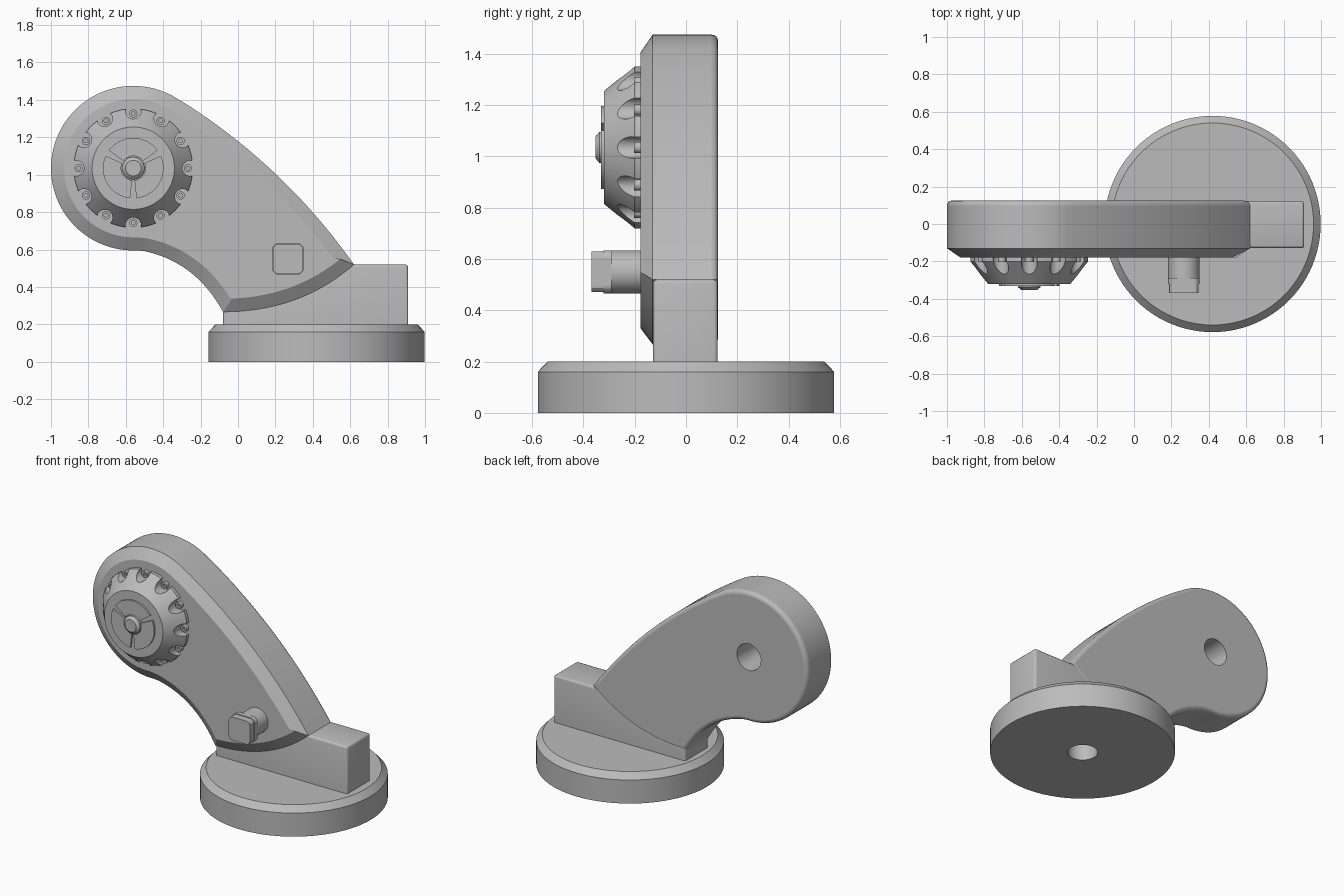
import bpy, bmesh
from math import sin, cos, pi, radians
from mathutils import Matrix, Vector

cube = bpy.data.objects.get("Cube")
if cube:
    bpy.data.objects.remove(cube, do_unlink=True)

grey = bpy.data.materials.new("plain grey")
grey.use_nodes = True
colour = (0.5, 0.5, 0.5, 1)
grey.diffuse_color = colour
grey.node_tree.nodes["Principled BSDF"].inputs["Base Color"].default_value = colour

# Local +z becomes the model's forward -y
FORWARD = Matrix.Rotation(radians(90), 4, "X")
PIVOT = Vector((-0.56, 0, 1.035))
FRONT = -0.178   # front face of the arm
BACK = 0.125     # back face of the arm


def finish(name, bm, smooth=True):
    bmesh.ops.recalc_face_normals(bm, faces=bm.faces)
    mesh = bpy.data.meshes.new(name)
    bm.to_mesh(mesh)
    bm.free()
    mesh.materials.append(grey)
    obj = bpy.data.objects.new(name, mesh)
    bpy.context.collection.objects.link(obj)
    if smooth:
        shade(obj)
    return obj


def activate(obj):
    bpy.ops.object.select_all(action="DESELECT")
    obj.select_set(True)
    bpy.context.view_layer.objects.active = obj


def shade(obj):
    activate(obj)
    bpy.ops.object.shade_smooth_by_angle(angle=radians(30))


def lathe(name, profile, matrix, segments=64):
    """Revolve (radius, height) pairs around local z and cap both ends."""
    bm = bmesh.new()
    rings = [[bm.verts.new((r * cos(2 * pi * i / segments), r * sin(2 * pi * i / segments), h))
              for i in range(segments)] for r, h in profile]
    for low, high in zip(rings, rings[1:]):
        for i in range(segments):
            j = (i + 1) % segments
            bm.faces.new((low[i], low[j], high[j], high[i]))
    bm.faces.new(rings[0])
    bm.faces.new(rings[-1])
    bm.transform(matrix)
    return finish(name, bm)


def prism(name, points, start, end):
    """Extrude an (x, z) outline between two y positions."""
    bm = bmesh.new()
    rings = [[bm.verts.new((x, y, z)) for x, z in points] for y in (start, end)]
    bm.faces.new(rings[0])
    bm.faces.new(rings[1])
    for i in range(len(points)):
        j = (i + 1) % len(points)
        bm.faces.new((rings[0][i], rings[0][j], rings[1][j], rings[1][i]))
    return finish(name, bm)


def cut(obj, cutter):
    mod = obj.modifiers.new("cut", "BOOLEAN")
    mod.operation = "DIFFERENCE"
    mod.solver = "EXACT"
    mod.object = cutter
    activate(obj)
    bpy.ops.object.modifier_apply(modifier=mod.name)
    bpy.data.objects.remove(cutter, do_unlink=True)
    shade(obj)


def curve(a, mid, b, steps=20):
    """Smooth arc from a through mid, stopping just short of b."""
    a, mid, b = Vector(a), Vector(mid), Vector(b)
    handle = 2 * mid - (a + b) / 2
    ts = [i / steps for i in range(steps)]
    return [tuple(a * (1 - t) ** 2 + handle * 2 * t * (1 - t) + b * t * t) for t in ts]


def studs(name, radius, reach, low, high):
    """Twelve cylinders around the knob axis."""
    bm = bmesh.new()
    for i in range(12):
        place = (Matrix.Translation(PIVOT) @ FORWARD @ Matrix.Rotation(i * pi / 6, 4, "Z")
                 @ Matrix.Translation((reach, 0, (low + high) / 2)))
        bmesh.ops.create_cone(bm, cap_ends=True, segments=20, radius1=radius,
                              radius2=radius, depth=high - low, matrix=place)
    return finish(name, bm)


# Round base with chamfered rim and a centre hole underneath
base_place = Matrix.Translation((0.42, 0, 0))
base = lathe("base", [(0.578, 0), (0.578, 0.16), (0.54, 0.2)], base_place, 96)
cut(base, lathe("base_hole", [(0.094, -0.1), (0.094, 0.17)], base_place, 40))

# Mounting block with softened top and upright edges
bm = bmesh.new()
bmesh.ops.create_cube(bm, size=1, matrix=Matrix.Translation((0.415, -0.003, 0.357))
                      @ Matrix.Diagonal((0.99, 0.252, 0.325, 1)))
edges = [e for e in bm.edges if max(v.co.z for v in e.verts) > 0.5]
bmesh.ops.bevel(bm, geom=edges, offset=0.015, segments=3, profile=0.5, affect="EDGES")
finish("mounting_block", bm)

# Arm outline: upper sweep, round head, hollow underside, curved foot
tip, heel, neck = (0.62, 0.52), (-0.08, 0.267), (-0.53, 0.597)
outline = curve(tip, (0.195, 1.01), (-0.32, 1.405))
for i in range(49):
    a = radians(57 + i * (273 - 57) / 48)
    outline.append((PIVOT.x + 0.44 * cos(a), PIVOT.z + 0.44 * sin(a)))
outline += curve(neck, (-0.27, 0.49), heel)[1:] + curve(heel, (0.3, 0.33), tip)

arm = prism("arm", outline, -0.13, BACK)
bm = bmesh.new()
bm.from_mesh(arm.data)
bm.normal_update()
front = min(bm.faces, key=lambda f: f.calc_center_median().y)
bmesh.ops.inset_region(bm, faces=[front], thickness=0.07, use_even_offset=True)
for v in front.verts:
    v.co.y = FRONT
back = max(bm.faces, key=lambda f: f.calc_center_median().y)
bmesh.ops.bevel(bm, geom=list(back.edges), offset=0.025, segments=4, profile=0.5, affect="EDGES")
bm.to_mesh(arm.data)
bm.free()
pivot_place = Matrix.Translation(PIVOT) @ FORWARD
cut(arm, lathe("pivot_hole", [(0.09, -0.3), (0.09, 0.1)], pivot_place, 40))

# Tapered knob with twelve scallops, each holding a small hollow pin
knob = lathe("knob", [(0.318, 0.17), (0.318, 0.2), (0.22, 0.32)], pivot_place, 96)
cut(knob, studs("scallops", 0.042, 0.305, 0.1, 0.4))
pins = studs("scallop_pins", 0.022, 0.292, 0.16, 0.203)
cut(pins, studs("pin_holes", 0.01, 0.292, 0.19, 0.25))

# Three raised sectors on the knob face
for n in range(3):
    span = [radians(n * 120 + 36 + i * 6) for i in range(19)]
    shape = [(0.162 * cos(a), 0.162 * sin(a)) for a in span]
    shape += [(0.065 * cos(a), 0.065 * sin(a)) for a in reversed(span)]
    shape = [(PIVOT.x + x, PIVOT.z + z) for x, z in shape]
    prism(f"knob_sector_{n + 1}", shape, -0.315, -0.332)

lathe("knob_button", [(0.06, 0.31), (0.06, 0.338), (0.042, 0.353)], pivot_place, 40)


# Side peg: round shank, squared head with rounded corners
def squared(radius, half):
    pts = []
    for i in range(64):
        a = 2 * pi * i / 64
        x, z = (max(-half, min(half, radius * f(a))) for f in (cos, sin))
        pts.append((0.267 + x, 0.55 + z))
    return pts


peg_place = Matrix.Translation((0.267, 0, 0.55)) @ FORWARD
lathe("peg_shank", [(0.084, 0.16), (0.084, 0.3)], peg_place, 48)
prism("peg_collar", squared(0.104, 0.084), -0.29, -0.322)
prism("peg_head", squared(0.1, 0.079), -0.32, -0.368)
